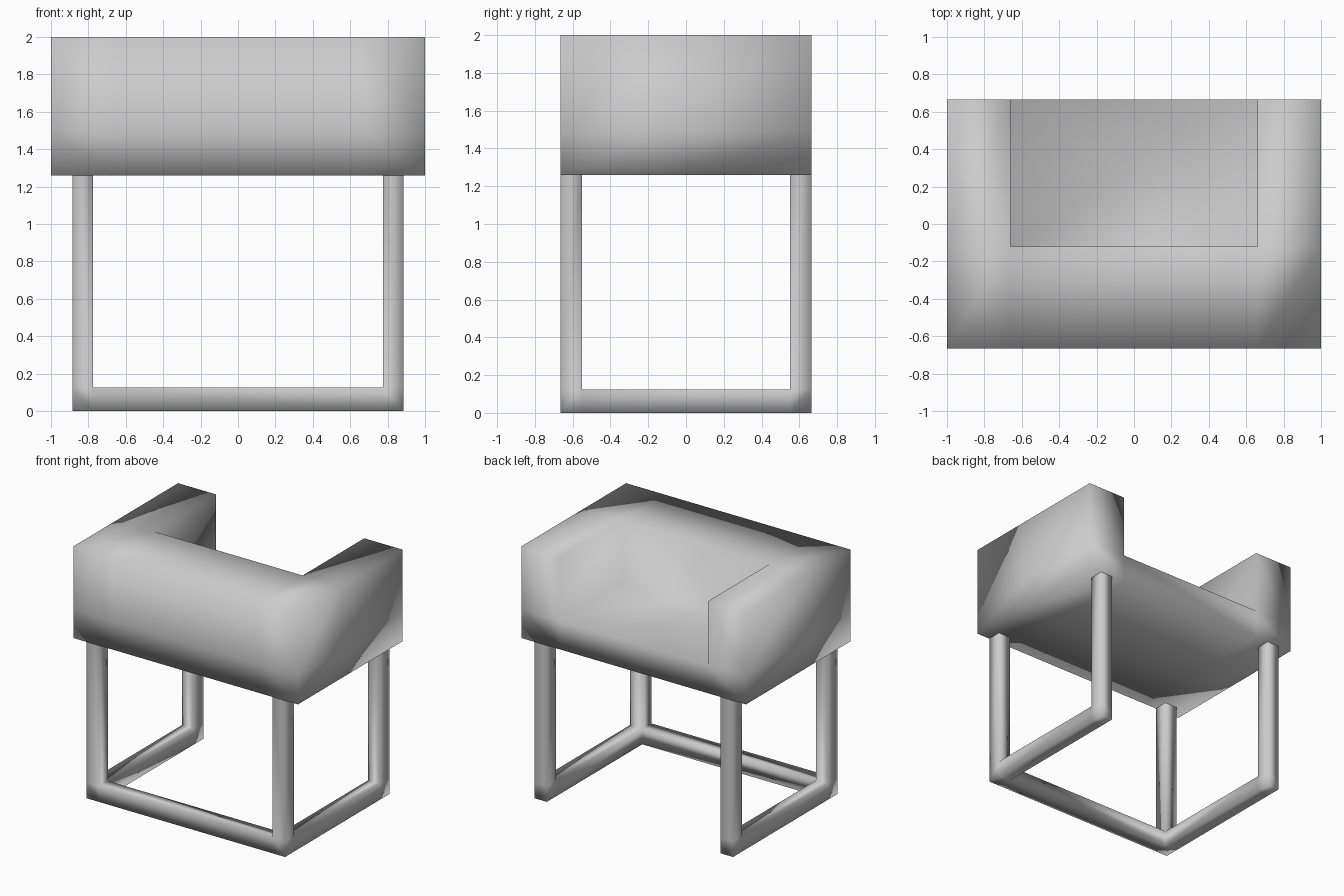
import bpy, bmesh

if "Cube" in bpy.data.objects:
    bpy.data.objects.remove(bpy.data.objects["Cube"])


def block_mesh(name, xs, ys, zs, filled, merge_flat=False, open_top=False):
    """Skin the filled cells of a small box grid as one smooth welded mesh."""
    bm = bmesh.new()
    verts = {}
    cuts = (xs, ys, zs)
    size = [len(c) - 1 for c in cuts]

    def vert(key):
        if key not in verts:
            verts[key] = bm.verts.new([cuts[a][key[a]] for a in range(3)])
        return verts[key]

    def solid(c):
        return all(0 <= c[a] < size[a] for a in range(3)) and filled(*c)

    for i in range(size[0]):
        for j in range(size[1]):
            for k in range(size[2]):
                cell = (i, j, k)
                if not solid(cell):
                    continue
                for axis in range(3):
                    u, v = (axis + 1) % 3, (axis + 2) % 3
                    for side in (0, 1):
                        near = list(cell)
                        near[axis] += 1 if side else -1
                        at_top = axis == 2 and side and k == size[2] - 1
                        if solid(near) or (open_top and at_top):
                            continue
                        loop = []
                        for du, dv in ((0, 0), (1, 0), (1, 1), (0, 1)):
                            p = list(cell)
                            p[axis] += side
                            p[u] += du
                            p[v] += dv
                            loop.append(vert(tuple(p)))
                        bm.faces.new(loop if side else loop[::-1])
    if merge_flat:
        bmesh.ops.dissolve_limit(bm, angle_limit=0.01, verts=bm.verts, edges=bm.edges)
    bm.normal_update()
    for f in bm.faces:
        f.smooth = True
    mesh = bpy.data.meshes.new(name)
    bm.to_mesh(mesh)
    bm.free()
    obj = bpy.data.objects.new(name, mesh)
    bpy.context.collection.objects.link(obj)
    return obj


# Upholstered shell: seat slab with thick arms and backrest around an open recess
block_mesh("seat_shell",
           (-1, -0.66, 0.66, 1), (-0.665, -0.12, 0.665), (1.26, 1.49, 2.0),
           lambda i, j, k: not (i == 1 and j == 1 and k == 1),
           merge_flat=True)

# Leg frame: four posts with floor rails on the sides and at the front
block_mesh("leg_frame",
           (-0.885, -0.775, 0.775, 0.885), (-0.665, -0.55, 0.55, 0.665), (0, 0.125, 1.26),
           lambda i, j, k: (i != 1 or j == 0) if k == 0 else (i != 1 and j != 1),
           open_top=True)
